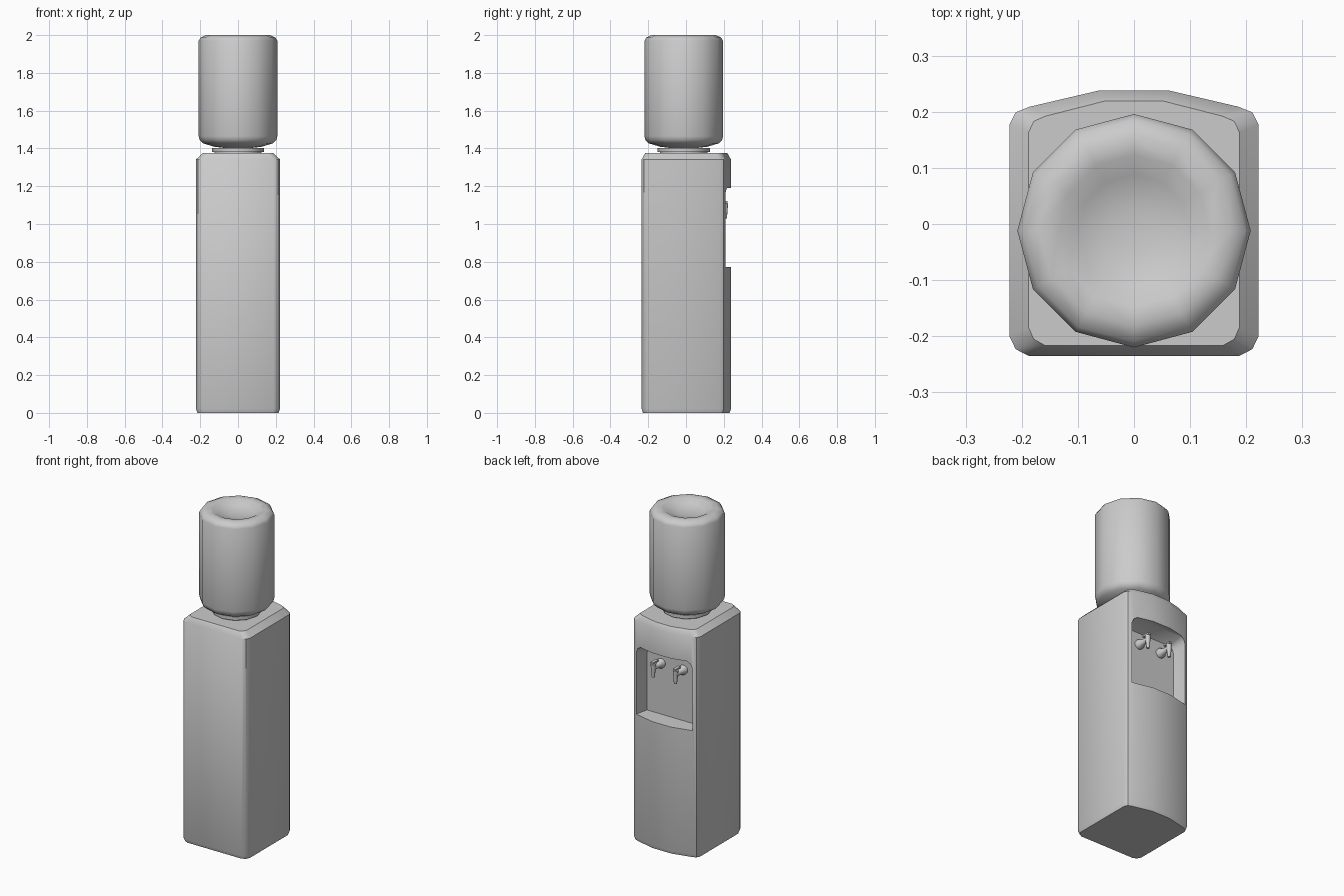
import bpy, bmesh, math
from mathutils import Vector, Matrix

if "Cube" in bpy.data.objects:
    bpy.data.objects.remove(bpy.data.objects["Cube"])


def finish(bm, name, angle=36):
    bmesh.ops.recalc_face_normals(bm, faces=bm.faces[:])
    me = bpy.data.meshes.new(name)
    bm.to_mesh(me)
    bm.free()
    ob = bpy.data.objects.new(name, me)
    bpy.context.collection.objects.link(ob)
    if angle:
        smooth(ob, angle)
    return ob


def smooth(ob, angle):
    bpy.ops.object.select_all(action='DESELECT')
    ob.select_set(True)
    bpy.context.view_layer.objects.active = ob
    bpy.ops.object.shade_smooth_by_angle(angle=math.radians(angle))


def loft(bm, rings):
    """Skin a stack of equal-length point rings and cap both ends."""
    vs = [[bm.verts.new(p) for p in r] for r in rings]
    n = len(vs[0])
    for a, b in zip(vs, vs[1:]):
        for i in range(n):
            j = (i + 1) % n
            bm.faces.new((a[i], a[j], b[j], b[i]))
    bm.faces.new(vs[0])
    bm.faces.new(vs[-1])


def circle(r, z, n=12, cx=0, cy=-0.012):
    return [(cx + r * math.sin(2 * math.pi * i / n),
             cy + r * math.cos(2 * math.pi * i / n), z) for i in range(n)]


def mirrored(half):
    return half + [(-x, y) for x, y in reversed(half)]


# cabinet: rounded footprint with bowed dispensing face, bevelled top and bottom
foot = mirrored([(0.188, -0.235), (0.211, -0.223), (0.222, -0.2),
                 (0.222, 0.177), (0.211, 0.199), (0.186, 0.209), (0.062, 0.238)])
levels = [(0.97, 0.97, 0), (1, 1, 0.022), (1, 1, 1.342), (0.847, 0.92, 1.375)]
bm = bmesh.new()
loft(bm, [[(x * sx, y * sy, z) for x, y in foot] for sx, sy, z in levels])
cabinet = finish(bm, "cabinet", 0)

# recess cutter: tapering niche with clipped top corners
bm = bmesh.new()
opening = mirrored([(0.188, 0.773), (0.188, 1.15), (0.178, 1.175), (0.155, 1.19)])
inner = mirrored([(0.172, 0.773), (0.172, 1.12), (0.162, 1.145), (0.14, 1.158)])
loft(bm, [[(x, 0.3, z) for x, z in opening],
          [(x, 0.205, z) for x, z in opening],
          [(x, 0.13, z) for x, z in inner]])
cutter = finish(bm, "recess_cutter", 0)
mod = cabinet.modifiers.new("recess", 'BOOLEAN')
mod.operation = 'DIFFERENCE'
mod.solver = 'EXACT'
mod.object = cutter
bpy.context.view_layer.objects.active = cabinet
bpy.ops.object.modifier_apply(modifier="recess")
bpy.data.objects.remove(cutter)
smooth(cabinet, 36)

# collar between cabinet and bottle
bm = bmesh.new()
loft(bm, [circle(r, z) for r, z in
          [(0.125, 1.37), (0.125, 1.38), (0.138, 1.382), (0.138, 1.403),
           (0.12, 1.403), (0.08, 1.385)]])
finish(bm, "bottle_collar")

# upturned bottle: neck, shoulder, wall and dished end
bm = bmesh.new()
loft(bm, [circle(r, z) for r, z in
          [(0.06, 1.375), (0.065, 1.402), (0.125, 1.409), (0.185, 1.427),
           (0.203, 1.445), (0.208, 1.465), (0.208, 1.97), (0.198, 1.987),
           (0.17, 2.0), (0.135, 1.996), (0.1, 1.975), (0.04, 1.962)]])
finish(bm, "water_bottle", 45)

# taps: mounting boss, stem, spout and lever
for side, x in (("left", -0.075), ("right", 0.075)):
    bm = bmesh.new()
    turn = Matrix.Translation((x, 0, 1.085)) @ Matrix.Rotation(-math.pi / 2, 4, 'X')
    loft(bm, [[turn @ Vector(p) for p in circle(r, d, 10, 0, 0)] for r, d in
              [(0.028, 0.125), (0.028, 0.145), (0.018, 0.16), (0.014, 0.205)]])
    loft(bm, [circle(r, z, 8, x, y) for r, y, z in
              [(0.009, 0.208, 1.03), (0.014, 0.207, 1.085), (0.016, 0.206, 1.108),
               (0.009, 0.205, 1.114)]])
    lever = bmesh.ops.create_cube(bm, size=1)["verts"]
    bmesh.ops.scale(bm, vec=(0.018, 0.05, 0.01), verts=lever)
    bmesh.ops.translate(bm, vec=(x, 0.196, 1.117), verts=lever)
    finish(bm, side + "_tap", 46)
